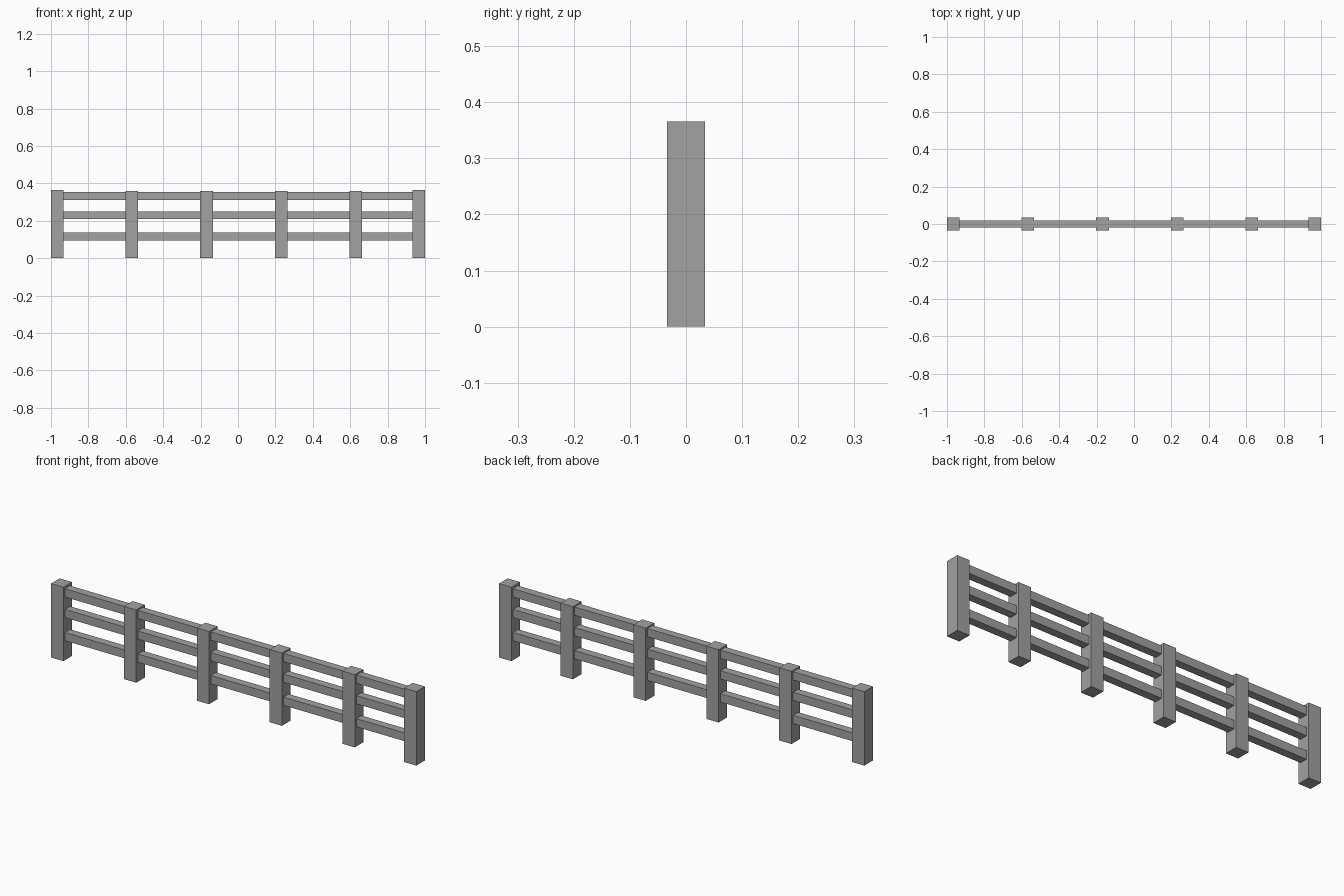
import bpy

cube = bpy.data.objects.get("Cube")
if cube:
    bpy.data.objects.remove(cube, do_unlink=True)

# Single flat grey for the whole fence
grey = bpy.data.materials.new("weathered grey")
grey.use_nodes = True
colour = (0.36, 0.36, 0.36, 1)
grey.diffuse_color = colour
grey.node_tree.nodes["Principled BSDF"].inputs["Base Color"].default_value = colour


def box(name, x, z_low, z_high, width, depth):
    """Flat-sided beam centred on y = 0."""
    bpy.ops.mesh.primitive_cube_add(size=1, location=(x, 0, (z_low + z_high) / 2))
    obj = bpy.context.object
    obj.name = name
    obj.scale = (width, depth, z_high - z_low)
    bpy.ops.object.transform_apply(location=False, rotation=False, scale=True)
    obj.data.materials.append(grey)
    return obj


POST = 0.067
END_X = 1 - POST / 2

# Taller posts at both ends
box("right_end_post", -END_X, 0, 0.366, POST, POST)
box("left_end_post", END_X, 0, 0.366, POST, POST)

# Inner posts, evenly spaced from the right end
for i in range(1, 5):
    box(f"inner_post_{i}", -END_X + i * 0.399, 0, 0.36, POST, POST)

# Three horizontal rails running between the end posts
for name, low in (("lower", 0.096), ("middle", 0.21), ("upper", 0.312)):
    box(f"{name}_rail", 0, low, low + 0.041, 2 * END_X, 0.04)
